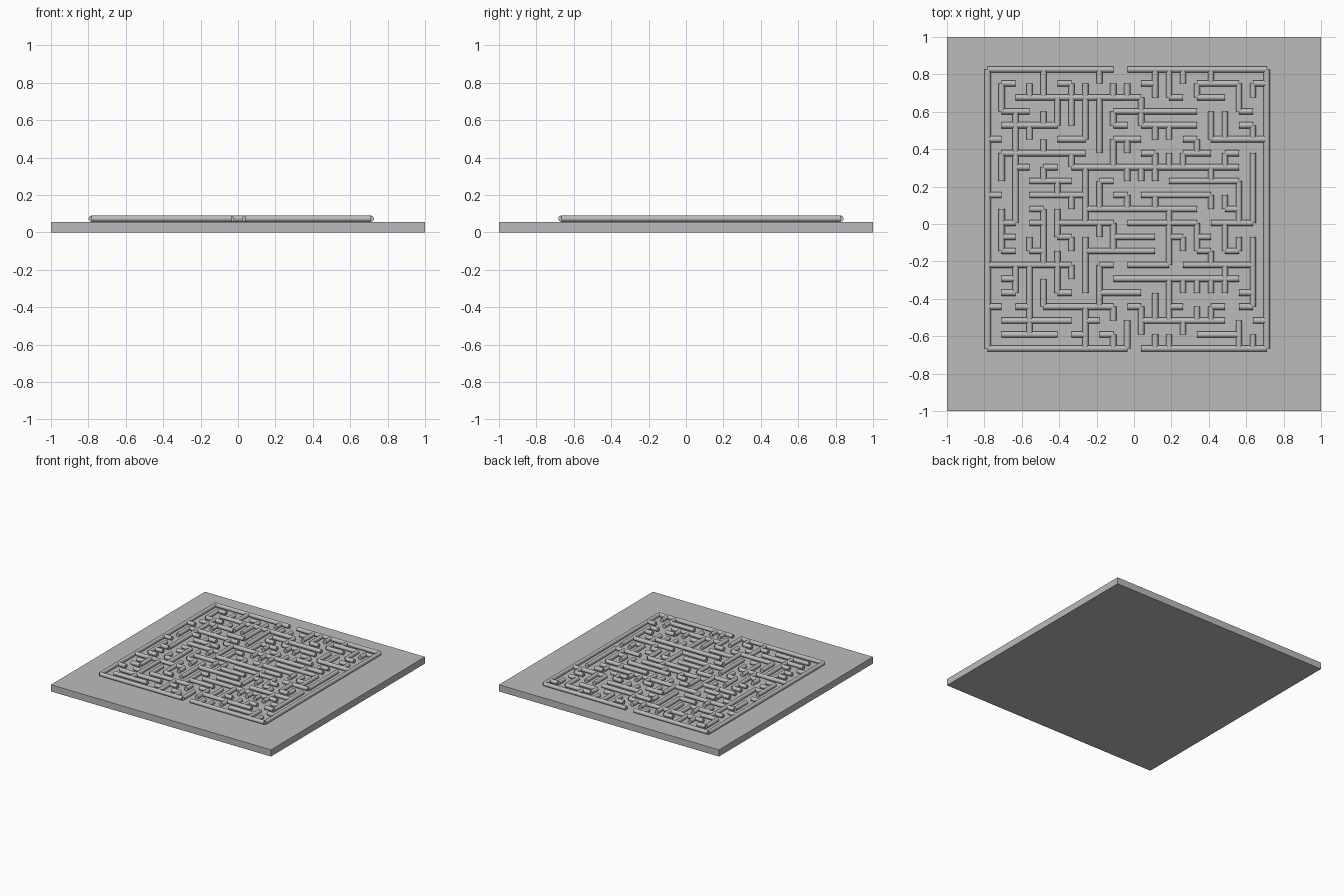
import bpy, bmesh, math, random
from mathutils import Matrix, Vector

cube = bpy.data.objects.get("Cube")
if cube:
    bpy.data.objects.remove(cube, do_unlink=True)

CELLS = 20
LEFT, BACK, PITCH = -0.782, 0.826, 0.0746
RADIUS, WALL_Z, SLAB = 0.0165, 0.0735, 0.055

# Main walls on the grid: (line, start, end)
MAIN_ACROSS = [
    (2, 2, 8), (2, 8, 11), (3, 9, 15), (4, 1, 5), (4, 11, 15), (5, 16, 20), (6, 2, 7),
    (7, 6, 10), (7, 11, 18), (8, 14, 18), (9, 3, 7), (9, 11, 15), (10, 7, 11), (10, 11, 15),
    (11, 5, 9), (11, 10, 15), (11, 16, 19), (13, 7, 12), (14, 0, 6), (14, 10, 13),
    (14, 15, 19), (15, 11, 17), (17, 4, 7), (18, 2, 6), (18, 11, 16), (19, 1, 5)]
MAIN_DOWN = [
    (1, 1, 3), (1, 11, 13), (2, 3, 11), (3, 14, 18), (4, 0, 2), (4, 11, 14), (4, 15, 17),
    (5, 2, 4), (6, 1, 4), (7, 2, 6), (7, 7, 11), (7, 13, 16), (7, 17, 20), (8, 0, 6),
    (9, 5, 7), (9, 11, 13), (10, 18, 20), (13, 11, 14), (15, 11, 13), (16, 3, 5),
    (18, 8, 11), (19, 6, 11), (19, 13, 17)]

grey = bpy.data.materials.new("stone grey")
grey.use_nodes = True
grey.diffuse_color = (0.5, 0.5, 0.5, 1)
grey.node_tree.nodes["Principled BSDF"].inputs["Base Color"].default_value = grey.diffuse_color


def add_object(name, bm):
    mesh = bpy.data.meshes.new(name)
    bm.to_mesh(mesh)
    bm.free()
    mesh.materials.append(grey)
    obj = bpy.data.objects.new(name, mesh)
    bpy.context.collection.objects.link(obj)
    return obj


def post(is_across, line, step):
    """Grid post as (column, row)."""
    return (step, line) if is_across else (line, step)


def point(column, row):
    return Vector((LEFT + column * PITCH, BACK - row * PITCH, WALL_Z))


def runs(steps):
    """Join neighbouring unit pieces into long bars."""
    for start in sorted(steps):
        if start - 1 not in steps:
            end = start
            while end in steps:
                end += 1
            yield start, end


def add_bar(bm, a, b):
    turn = (b - a).to_track_quat('Z', 'Y').to_matrix().to_4x4()
    bmesh.ops.create_cone(bm, cap_ends=True, segments=16, radius1=RADIUS, radius2=RADIUS,
                          depth=(b - a).length, matrix=Matrix.Translation((a + b) / 2) @ turn)


# Base slab
bm = bmesh.new()
bmesh.ops.create_cube(bm, size=1, matrix=Matrix.Translation((0, 0, SLAB / 2)) @ Matrix.Diagonal((2, 2, SLAB, 1)))
add_object("base_slab", bm)

# Unit pieces: the main walls first, then every other place in a mixed order
main = [(is_across, line, step)
        for is_across, walls in ((True, MAIN_ACROSS), (False, MAIN_DOWN))
        for line, start, end in walls for step in range(start, end)]
others = [(is_across, line, step) for is_across in (True, False)
          for line in range(1, CELLS) for step in range(CELLS)]
random.Random(7).shuffle(others)

# Keep a piece only if it joins two separate walls, so the paths stay open
group = {(c, r): "rim" if {c, r} & {0, CELLS} else (c, r)
         for c in range(CELLS + 1) for r in range(CELLS + 1)}
pieces = set()
for is_across, line, step in main + others:
    a = group[post(is_across, line, step)]
    b = group[post(is_across, line, step + 1)]
    if a != b:
        pieces.add((is_across, line, step))
        group = {key: a if value == b else value for key, value in group.items()}

# Outer walls with a back and a front doorway
for is_across in (True, False):
    for line in (0, CELLS):
        pieces |= {(is_across, line, step) for step in range(CELLS)}
pieces -= {(True, 0, 9), (True, CELLS, 10)}

# Round bars of the maze
for name, is_across in (("cross_walls", True), ("lengthwise_walls", False)):
    bm = bmesh.new()
    for line in range(CELLS + 1):
        steps = {s for kind, l, s in pieces if kind == is_across and l == line}
        for start, end in runs(steps):
            add_bar(bm, point(*post(is_across, line, start)), point(*post(is_across, line, end)))
    walls = add_object(name, bm)
    bpy.ops.object.select_all(action='DESELECT')
    walls.select_set(True)
    bpy.context.view_layer.objects.active = walls
    bpy.ops.object.shade_smooth_by_angle(angle=math.radians(40))
